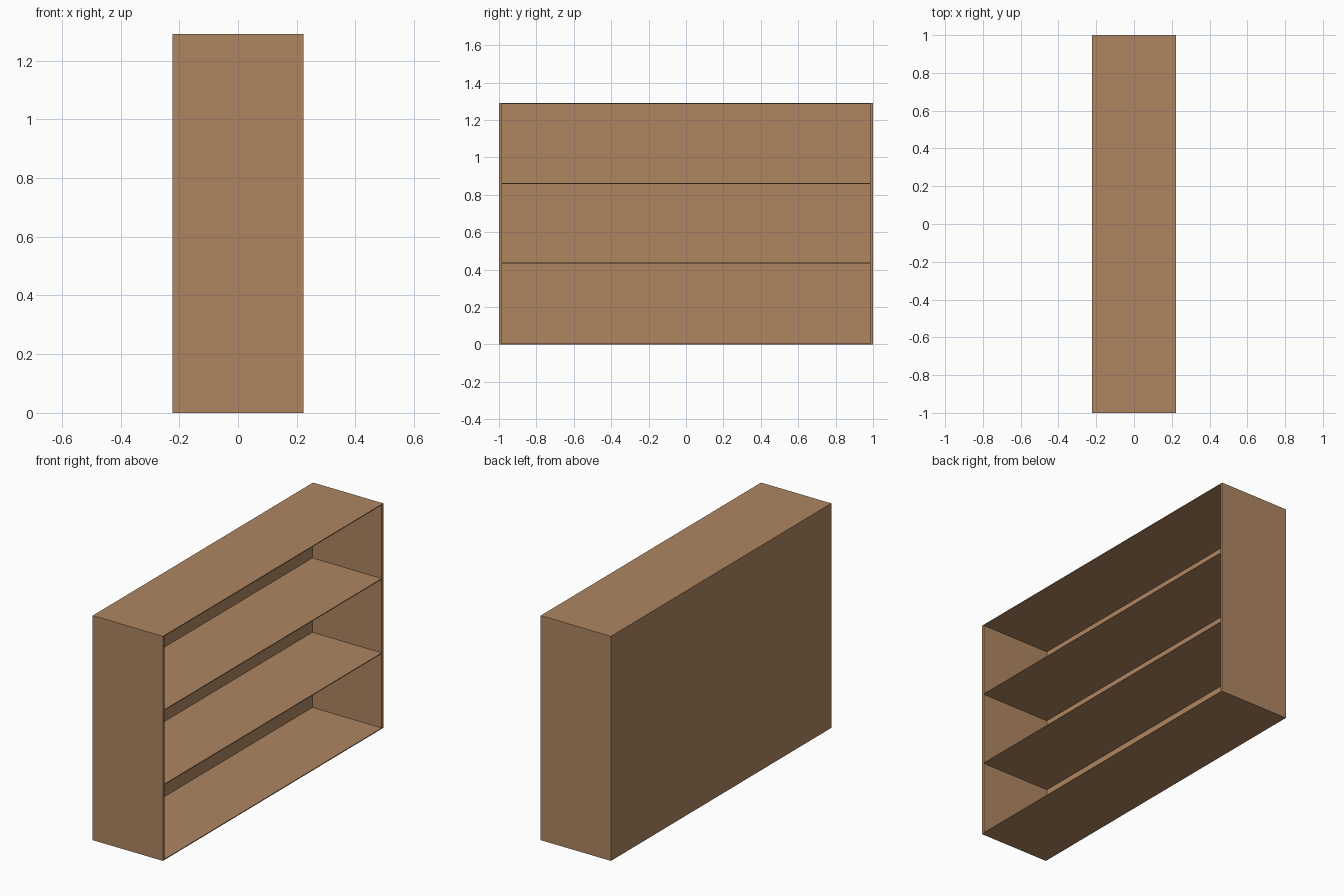
import bpy

if "Cube" in bpy.data.objects:
    bpy.data.objects.remove(bpy.data.objects["Cube"])

W, D, H = 2.0, 0.446, 1.29      # length (y), depth (x), height (z)
SIDE, THIN = 0.014, 0.005       # panel thicknesses

wood = bpy.data.materials.new("wood brown")
wood.diffuse_color = (0.43, 0.24, 0.12, 1)
wood.use_nodes = True
wood.node_tree.nodes["Principled BSDF"].inputs["Base Color"].default_value = wood.diffuse_color


def board(name, lo, hi):
    """Box spanning two opposite corners."""
    bpy.ops.mesh.primitive_cube_add(size=1, location=[(a + b) / 2 for a, b in zip(lo, hi)])
    ob = bpy.context.object
    ob.name = name
    ob.scale = [b - a for a, b in zip(lo, hi)]
    bpy.ops.object.transform_apply(location=False, rotation=False, scale=True)
    ob.data.materials.append(wood)


x, y = D / 2, W / 2
yi = y - SIDE

# Upright end panels
board("left_side", (-x, -y, 0), (x, -yi, H))
board("right_side", (-x, yi, 0), (x, y, H))

# Back panel, the open side faces +x
board("back_panel", (-x, -yi, 0), (-x + THIN, yi, H))

# Bottom, two shelves and top
for name, z in (("bottom", THIN / 2), ("lower_shelf", 0.434),
                ("upper_shelf", 0.861), ("top", H - THIN / 2)):
    board(name, (-x + THIN, -yi, z - THIN / 2), (x, yi, z + THIN / 2))
